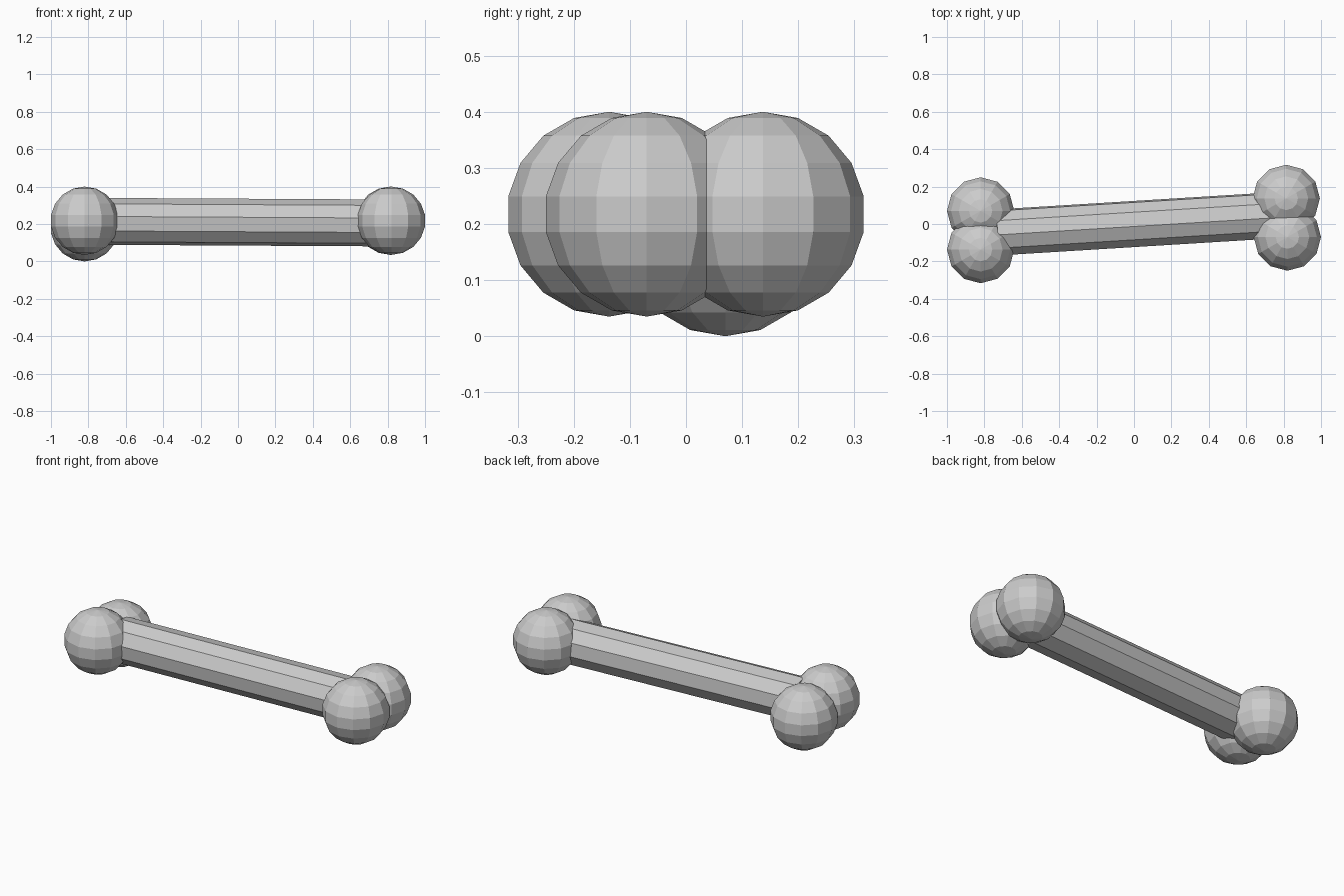
import bpy, math
from mathutils import Vector

if "Cube" in bpy.data.objects:
    bpy.data.objects.remove(bpy.data.objects["Cube"])

R = 0.1825  # knob radius


def knob(name, loc):
    bpy.ops.mesh.primitive_uv_sphere_add(segments=12, ring_count=9, radius=R, location=loc)
    bpy.context.object.name = name


def rod(name, a, b, radius, sides, spin):
    a, b = Vector(a), Vector(b)
    d = b - a
    bpy.ops.mesh.primitive_cylinder_add(vertices=sides, radius=radius, depth=d.length,
                                        location=(a + b) / 2)
    ob = bpy.context.object
    ob.name = name
    q = d.to_track_quat('Z', 'Y')
    spin_q = Vector((0, 0, 1)).rotation_difference(Vector((0, 0, 1)))
    ob.rotation_mode = 'QUATERNION'
    from mathutils import Quaternion
    ob.rotation_quaternion = q @ Quaternion((0, 0, 1), math.radians(spin))


# Shaft, slightly skewed between the two ends
rod("shaft", (-0.73, -0.045, 0.214), (0.73, 0.045, 0.206), 0.126, 10, 6)

# Pair of rounded knobs at each end; one sits a little lower
knob("knob_left_front", (-0.82, -0.137, 0.2175))
knob("knob_left_back", (-0.82, 0.07, 0.1825))
knob("knob_right_front", (0.82, -0.07, 0.2175))
knob("knob_right_back", (0.814, 0.137, 0.2175))
